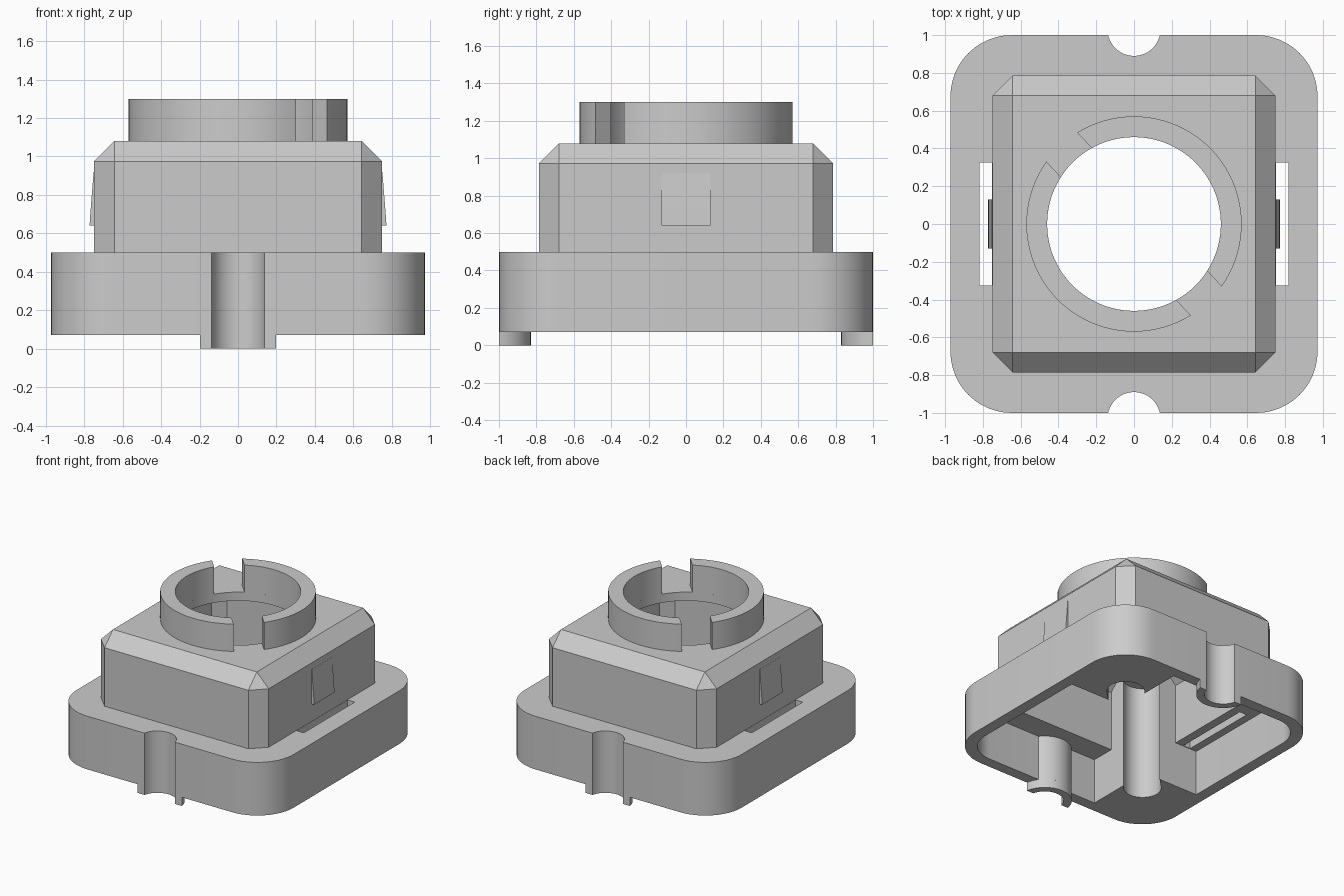
import bpy, bmesh
from math import sin, cos, asin, pi, radians
from mathutils import Matrix

if "Cube" in bpy.data.objects:
    bpy.data.objects.remove(bpy.data.objects["Cube"], do_unlink=True)

grey = bpy.data.materials.new("plain_grey")
grey.use_nodes = True
colour = (0.6, 0.6, 0.6, 1)
grey.diffuse_color = colour
for node in grey.node_tree.nodes:
    if node.type == "BSDF_PRINCIPLED":
        node.inputs["Base Color"].default_value = colour


def finish(name, bm):
    bmesh.ops.recalc_face_normals(bm, faces=bm.faces[:])
    mesh = bpy.data.meshes.new(name)
    bm.to_mesh(mesh)
    bm.free()
    mesh.materials.append(grey)
    ob = bpy.data.objects.new(name, mesh)
    bpy.context.collection.objects.link(ob)
    return ob


def prism(name, outline, z0, z1):
    bm = bmesh.new()
    face = bm.faces.new([bm.verts.new((x, y, z0)) for x, y in outline])
    top = bmesh.ops.extrude_face_region(bm, geom=[face])["geom"]
    moved = [v for v in top if isinstance(v, bmesh.types.BMVert)]
    bmesh.ops.translate(bm, verts=moved, vec=(0, 0, z1 - z0))
    return finish(name, bm)


def arc(cx, cy, r, a0, a1, n):
    return [(cx + r * cos(a0 + (a1 - a0) * i / n),
             cy + r * sin(a0 + (a1 - a0) * i / n)) for i in range(n + 1)]


def rounded(name, hx, hy, r, z0, z1):
    pts = []
    for i, (sx, sy) in enumerate([(1, 1), (-1, 1), (-1, -1), (1, -1)]):
        pts += arc(sx * (hx - r), sy * (hy - r), r, i * pi / 2, (i + 1) * pi / 2, 12)
    return prism(name, pts, z0, z1)


def cylinder(name, x, y, r, z0, z1, n=64):
    return prism(name, arc(x, y, r, 0, 2 * pi, n)[:-1], z0, z1)


def box(name, x0, x1, y0, y1, z0, z1):
    return prism(name, [(x0, y0), (x1, y0), (x1, y1), (x0, y1)], z0, z1)


def chamfered(name, hx, hy, z0, z1, size):
    # Box with chamfers on its upright and upper edges
    bm = bmesh.new()
    bmesh.ops.create_cube(bm, size=2)
    for v in bm.verts:
        v.co = (v.co.x * hx, v.co.y * hy, z1 if v.co.z > 0 else z0)
    edges = [e for e in bm.edges if max(v.co.z for v in e.verts) > z0 + 0.01]
    bmesh.ops.bevel(bm, geom=edges, offset=size, segments=1, affect="EDGES")
    return finish(name, bm)


def ring_part(name, cx, cy, r_out, r_in, a0, a1, gap, z0, z1):
    # Half ring whose straight ends stand back by the gap
    g, h = asin(gap / r_out), asin(gap / r_in)
    pts = arc(cx, cy, r_out, a0 + g, a1 - g, 32) + arc(cx, cy, r_in, a1 - h, a0 + h, 32)
    return prism(name, pts, z0, z1)


def combine(target, other, operation):
    mod = target.modifiers.new("combine", "BOOLEAN")
    mod.operation, mod.solver, mod.object = operation, "EXACT", other
    bpy.context.view_layer.objects.active = target
    bpy.ops.object.modifier_apply(modifier=mod.name)
    bpy.data.objects.remove(other, do_unlink=True)


# Hollow space, keeping corner posts and the collars round the notches
cavity = rounded("cavity", 0.88, 0.91, 0.24, -0.1, 0.44)
combine(cavity, chamfered("upper_cavity", 0.68, 0.715, 0.3, 1.01, 0.08), "UNION")
for s in (1, -1):
    xs, ys = sorted((s * 0.38, s * 1.2)), sorted((s * 0.33, s * 1.2))
    combine(cavity, box("corner_post", *xs, *ys, -1, 2), "DIFFERENCE")
    combine(cavity, cylinder("collar", 0, s * 1.03, 0.2, -1, 2), "DIFFERENCE")
    channel = cylinder("channel", s * 0.51, s * 0.51, 0.14, -0.15, 1)
    combine(cavity, channel, "UNION")
    mouth = box("mouth", 0.3, 0.7, -0.138, 0.138, -0.16, 0.995)
    mouth.data.transform(Matrix.Rotation(radians(45 if s > 0 else 225), 4, "Z"))
    combine(cavity, mouth, "UNION")

# Housing: flange and chamfered upper box
housing = rounded("housing", 0.972, 1, 0.325, 0.07, 0.5)
combine(housing, chamfered("upper_box", 0.75, 0.786, 0.4, 1.08, 0.107), "UNION")
combine(housing, cavity, "DIFFERENCE")
combine(housing, cylinder("bore", 0, 0, 0.46, 0.9, 1.2, 96), "DIFFERENCE")
for s in (1, -1):
    combine(housing, cylinder("notch", 0, s * 1.03, 0.14, -0.1, 0.7), "DIFFERENCE")
    xs = sorted((s * 0.752, s * 0.817))
    combine(housing, box("side_slot", *xs, -0.325, 0.325, 0.3, 0.7), "DIFFERENCE")
parts = [housing]

# Split collar round the bore
start = radians(133.2)
for i, name in enumerate(("collar_half_left", "collar_half_right")):
    a = start + i * pi
    parts.append(ring_part(name, 0, 0, 0.57, 0.46, a, a + pi, 0.112, 1.08, 1.3))

# Curved feet below the notches
parts.append(ring_part("back_foot", 0, 1.03, 0.2, 0.14, pi, 2 * pi, 0.03, 0, 0.07))
parts.append(ring_part("front_foot", 0, -1.03, 0.2, 0.14, 0, pi, 0.03, 0, 0.07))

# Wedge-shaped snap catches on both sides
for s, name in ((1, "left_catch"), (-1, "right_catch")):
    catch = prism(name, [(0.74, 0.64), (0.772, 0.64), (0.77, 0.68), (0.751, 0.92), (0.74, 0.92)],
                  -0.13, 0.13)
    for v in catch.data.vertices:
        x, z, y = v.co
        v.co = (s * x, y, z)
    if s > 0:
        catch.data.flip_normals()
    parts.append(catch)

# Smooth the curved walls, keep edges sharp
bpy.ops.object.select_all(action="DESELECT")
for ob in parts:
    ob.select_set(True)
bpy.context.view_layer.objects.active = housing
bpy.ops.object.shade_smooth_by_angle(angle=radians(30))
